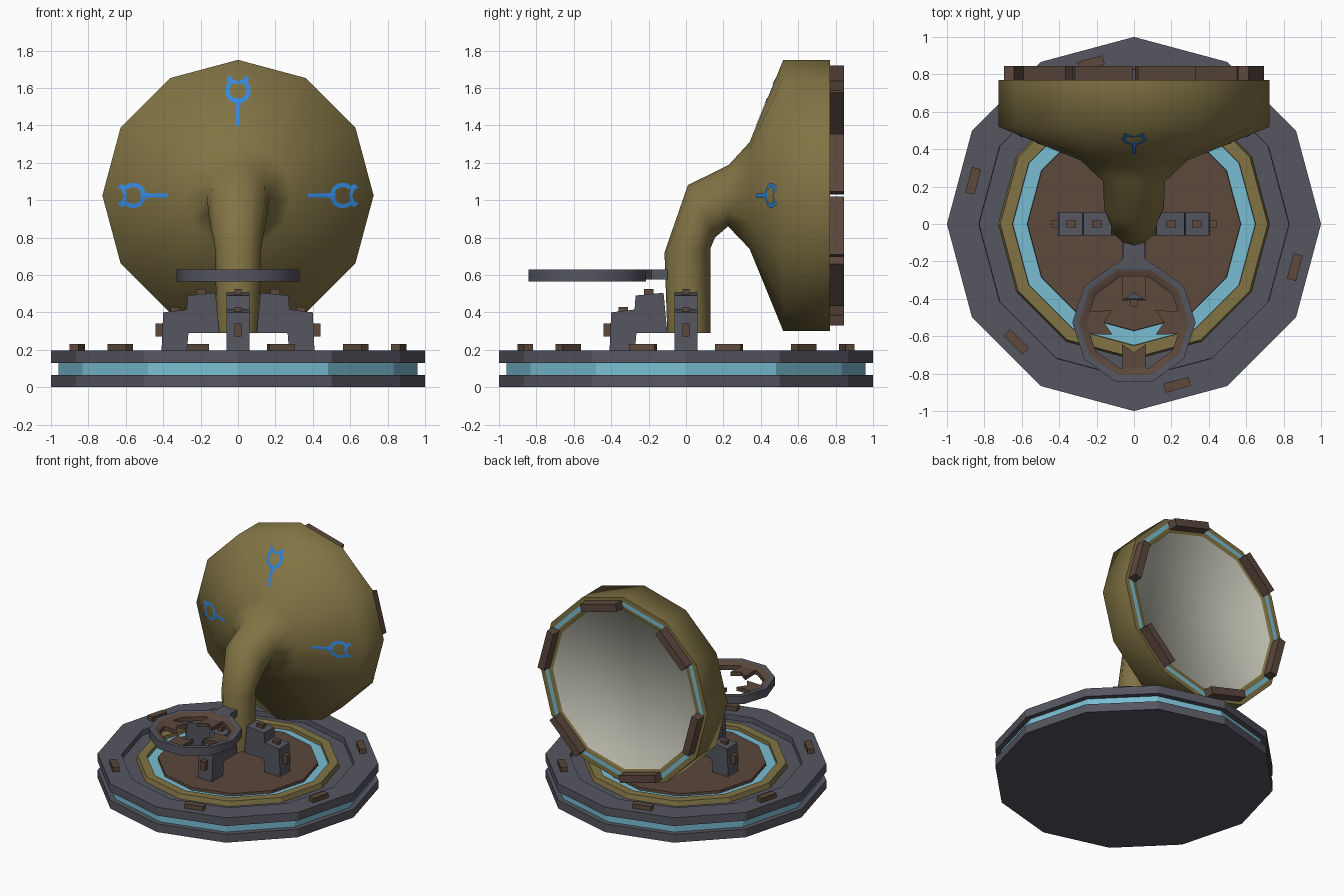
import bpy, bmesh, math
from mathutils import Vector, Matrix

if "Cube" in bpy.data.objects:
    bpy.data.objects.remove(bpy.data.objects["Cube"])


def mat(name, r, g, b):
    m = bpy.data.materials.new(name)
    m.diffuse_color = (r, g, b, 1)
    m.use_nodes = True
    m.node_tree.nodes["Principled BSDF"].inputs["Base Color"].default_value = m.diffuse_color
    return m


GREY = mat("slate grey", 0.092, 0.092, 0.118)
OLIVE = mat("olive brass", 0.22, 0.173, 0.058)
CYAN = mat("pale cyan", 0.19, 0.51, 0.645)
BROWN = mat("dark brown", 0.106, 0.065, 0.046)
IVORY = mat("pale ivory", 0.52, 0.52, 0.44)
BLUE = mat("bright blue", 0.035, 0.25, 0.76)


def make(name, verts, faces, mats, idx=None, fix=True):
    me = bpy.data.meshes.new(name)
    me.from_pydata([tuple(v) for v in verts], [], faces)
    for m in mats:
        me.materials.append(m)
    if idx:
        me.polygons.foreach_set("material_index", idx)
    if fix:
        bm = bmesh.new()
        bm.from_mesh(me)
        bmesh.ops.recalc_face_normals(bm, faces=bm.faces)
        bm.to_mesh(me)
        bm.free()
    ob = bpy.data.objects.new(name, me)
    bpy.context.collection.objects.link(ob)
    return ob


def smooth(ob, deg):
    bpy.context.view_layer.objects.active = ob
    ob.select_set(True)
    bpy.ops.object.shade_smooth_by_angle(angle=math.radians(deg))
    ob.select_set(False)


def skin(name, rings, bands, mats, caps=(None, None)):
    """Joins rings of equal length; bands gives the material of each strip.
    As many bands as rings closes the skin into a loop."""
    n = len(rings[0])
    verts = [v for r in rings for v in r]
    faces, idx = [], []
    for k, b in enumerate(bands):
        j = (k + 1) % len(rings)
        for i in range(n):
            i2 = (i + 1) % n
            faces.append((k * n + i, k * n + i2, j * n + i2, j * n + i))
            idx.append(b)
    for c, k in ((caps[0], 0), (caps[1], len(rings) - 1)):
        if c is not None:
            faces.append(tuple(range(k * n, k * n + n)))
            idx.append(c)
    return make(name, verts, faces, mats, idx)


def circle(r, z, n=12, c=(0, 0)):
    return [Vector((c[0] + r * math.cos(2 * math.pi * i / n),
                    c[1] + r * math.sin(2 * math.pi * i / n), z)) for i in range(n)]


def prism(name, outline, thick, m, matrix):
    """Outline in local xy, extruded evenly along local z, then placed."""
    n = len(outline)
    verts = [matrix @ Vector((x, y, s * thick / 2)) for s in (-1, 1) for x, y in outline]
    faces = [tuple(range(n)), tuple(range(n, 2 * n))]
    faces += [(i, (i + 1) % n, (i + 1) % n + n, i + n) for i in range(n)]
    return make(name, verts, faces, [m])


def box(name, x, y, z, m, matrix):
    return prism(name, [(x[0], y[0]), (x[1], y[0]), (x[1], y[1]), (x[0], y[1])], z[1] - z[0],
                 m, matrix @ Matrix.Translation((0, 0, (z[0] + z[1]) / 2)))


def turn(deg, axis='Z'):
    return Matrix.Rotation(math.radians(deg), 4, axis)


# base: two slabs with a cyan band, recessed top with concentric rings
prof = [(1, 0), (1, .065), (.96, .065), (.96, .13), (1, .13), (1, .195), (.83, .195),
        (.828, .155), (.725, .155), (.715, .192), (.65, .192), (.648, .165), (.572, .165),
        (.57, .185)]
skin("base", [circle(r, z) for r, z in prof], [0, 0, 1, 0, 0, 0, 0, 0, 2, 2, 2, 1, 3],
     [GREY, CYAN, OLIVE, BROWN], (0, 3))
for k in range(6):
    box("base_stud", (.865, .915), (-.07, .07), (.19, .23), BROWN, turn(45 + 60 * k))

# horn: bent pipe flaring into a wide bell
h = 1.025
path = [(-.10, .29, .13, .29, .115), (-.115, .72, .13, .74, .122), (.01, 1.08, .155, .80, .16),
        (.23, 1.19, .225, .86, .165), (.34, 1.31, .34, .74, .285), (.52, 1.75, .52, .30, .725),
        (.77, 1.75, .77, .30, .725)]
rings = []
for y0, z0, y1, z1, w in path:
    c, d = Vector((0, (y0 + y1) / 2, (z0 + z1) / 2)), Vector((0, (y0 - y1) / 2, (z0 - z1) / 2))
    rings.append([c + Vector((w * math.cos(i * math.pi / 6), 0, 0)) + d * math.sin(i * math.pi / 6)
                  for i in range(12)])
# mouth: olive rim, cyan ring, inset screen
for r, y in ((.688, .77), (.655, .77), (.625, .77), (.62, .763)):
    rings.append([Vector((p.x, y, h + p.y)) for p in circle(r, 0)])
smooth(skin("horn", rings, [0] * 7 + [1, 0, 0], [OLIVE, CYAN, IVORY], (0, 2)), 80)

# clamps round the horn mouth
mouth = Matrix.Translation((0, .77, h)) @ turn(90, 'X')
for k in range(6):
    box("mouth_clamp", (.62, .677), (-.16, .16), (-.075, .005), BROWN, mouth @ turn(15 + 60 * k))

# blue ornaments: stem, open ring and prongs laid on the bell surface
half = [[(0, .375), (.01, .375), (.013, .52), (0, .52)],
        [(.028, .60), (.05, .60), (.062, .625), (.04, .645)],
        [(0, .595), (.03, .60), (.035, .625), (0, .61)]]
for i in range(8):
    a, b = [math.radians(-90 + 17 * (i + s)) for s in (0, 1)]
    half.append([(q * math.cos(t), .56 + q * math.sin(t))
                 for q, t in ((.045, a), (.068, a), (.068, b), (.045, b))])
for ang in (0, 90, 180):
    verts, faces = [], []
    ca, sa = math.cos(math.radians(ang)), math.sin(math.radians(ang))
    for s in (-1, 1):
        for quad in half:
            pts = []
            for t, r in quad:
                y = .34 + (r + abs(t) * .268 - .285) * .409 - .004
                pts.append(Vector((r * ca - s * t * sa, y, h + r * sa + s * t * ca)))
            if (pts[1] - pts[0]).cross(pts[2] - pts[0]).y > 0:
                pts.reverse()
            faces.append(tuple(range(len(verts), len(verts) + 4)))
            verts += pts
    make("horn_ornament", verts, faces, [BLUE], fix=False)

# three stepped brackets holding the pipe
side = [(.41, .17), (.40, .40), (.275, .415), (.27, .49), (.12, .505), (.10, .29),
        (.265, .29), (.275, .17)]
for ang in (0, 180, 270):
    m = turn(ang)
    prism("bracket", side, .125, GREY, m @ turn(90, 'X'))
    box("bracket_stud", (.175, .225), (-.018, .018), (.48, .525), BROWN, m)
    box("bracket_stud", (.31, .36), (-.018, .018), (.40, .428), BROWN, m)
    box("bracket_stud", (.40, .44), (-.02, .02), (.27, .34), BROWN, m)

# front hoop with brown lining
c = (0, -.527)
hoop = [(.33, .565), (.33, .63), (.295, .63), (.255, .61), (.255, .575), (.295, .565)]
smooth(skin("hoop", [circle(r, z, 10, c) for r, z in hoop], [0, 0, 1, 1, 1, 0],
            [GREY, BROWN]), 40)
# fishtail teeth pointing into the hoop
tooth = [(.262, -.06), (.262, .06), (.115, .065), (.16, 0), (.115, -.065)]
for k in range(4):
    prism("hoop_tooth", tooth, .03, BROWN,
          Matrix.Translation((0, c[1], .595)) @ turn(90 * k))

# arm joining hoop and pipe
arm = [(-.12, -.235), (-.06, -.185), (-.06, -.10), (.06, -.10), (.06, -.185), (.12, -.235)]
prism("hoop_arm", arm, .055, GREY, Matrix.Translation((0, 0, .603)))
